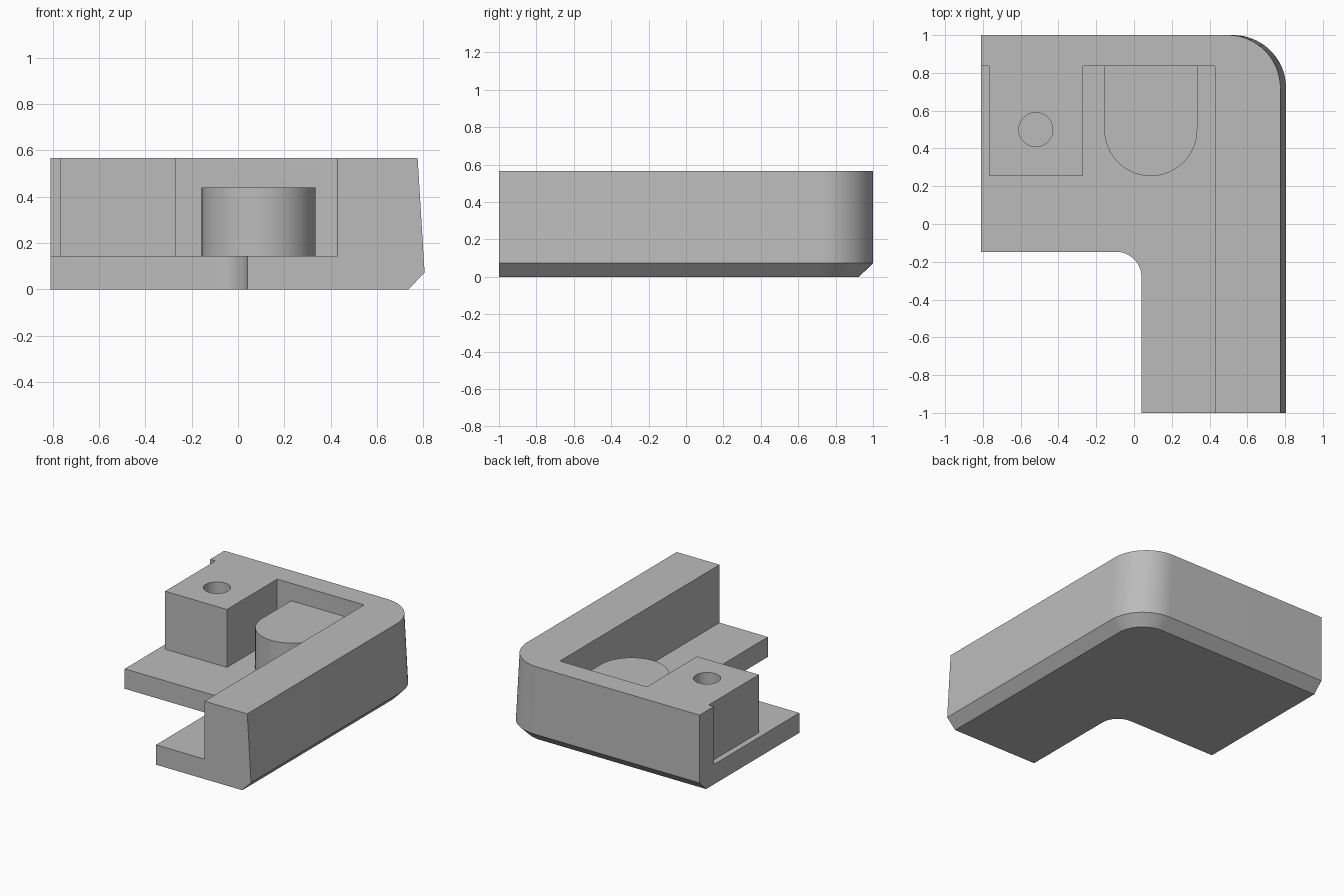
import bpy
import bmesh
from math import cos, sin, pi

if "Cube" in bpy.data.objects:
    bpy.data.objects.remove(bpy.data.objects["Cube"], do_unlink=True)

grey = bpy.data.materials.new("plain grey")
grey.use_nodes = True
colour = (0.5, 0.5, 0.5, 1)
grey.diffuse_color = colour
grey.node_tree.nodes["Principled BSDF"].inputs["Base Color"].default_value = colour


def arc(cx, cy, r, start, end, steps=20):
    angles = [start + (end - start) * i / steps for i in range(steps + 1)]
    return [(cx + r * cos(a), cy + r * sin(a)) for a in angles]


def loft(name, levels):
    """Solid through matching outlines, given as (z, outline) from low to high."""
    bm = bmesh.new()
    rings = [[bm.verts.new((x, y, z)) for x, y in pts] for z, pts in levels]
    n = len(rings[0])
    for low, high in zip(rings, rings[1:]):
        for i in range(n):
            j = (i + 1) % n
            bm.faces.new((low[i], low[j], high[j], high[i]))
    bm.faces.new(rings[0][::-1])
    bm.faces.new(rings[-1])
    bmesh.ops.recalc_face_normals(bm, faces=bm.faces)
    mesh = bpy.data.meshes.new(name)
    bm.to_mesh(mesh)
    bm.free()
    mesh.materials.append(grey)
    obj = bpy.data.objects.new(name, mesh)
    bpy.context.collection.objects.link(obj)
    return obj


def select(obj):
    bpy.ops.object.select_all(action='DESELECT')
    obj.select_set(True)
    bpy.context.view_layer.objects.active = obj


def combine(target, tool, operation):
    mod = target.modifiers.new(tool.name, 'BOOLEAN')
    mod.operation = operation
    mod.solver = 'EXACT'
    mod.object = tool
    select(target)
    bpy.ops.object.modifier_apply(modifier=mod.name)
    bpy.data.objects.remove(tool, do_unlink=True)


LEFT, FLOOR, TOP = -0.81, 0.145, 0.567
WALL_X, WALL_Y = 0.43, 0.837


def l_outline(right, back, r):
    """L-shaped plan with a rounded outer corner and a filleted inner one."""
    return ([(0.04, -1), (right, -1)]
            + arc(right - r, back - r, r, 0, pi / 2)
            + [(LEFT, back), (LEFT, -0.147)]
            + arc(-0.095, -0.282, 0.135, pi / 2, 0))


# Outer body: chamfered foot, side wall leaning slightly inward
body = loft("corner_bracket", [
    (0, l_outline(0.735, 0.925, 0.205)),
    (0.073, l_outline(0.805, 1, 0.28)),
    (TOP, l_outline(0.775, 1, 0.28))])

# Open pocket above the floor, leaving the two walls and the square block
pocket = [(-1, -1.2), (WALL_X, -1.2)] + arc(WALL_X - 0.01, WALL_Y - 0.01, 0.01, 0, pi / 2, 4) + [
    (-0.27, WALL_Y), (-0.27, 0.258), (-0.768, 0.258), (-0.768, WALL_Y), (-1, WALL_Y)]
combine(body, loft("pocket_cutter", [(FLOOR, pocket), (0.8, pocket)]), 'DIFFERENCE')

# Round hole in the block
hole = arc(-0.52, 0.5, 0.09, 0, 2 * pi, 40)[:-1]
combine(body, loft("hole_cutter", [(FLOOR, hole), (0.8, hole)]), 'DIFFERENCE')

# Round-fronted boss against the back wall
boss = [(0.335, 0.86), (-0.157, 0.86)] + arc(0.089, 0.5, 0.246, pi, 2 * pi, 32)
combine(body, loft("boss", [(0.1, boss), (0.44, boss)]), 'UNION')

select(body)
bpy.ops.object.shade_smooth_by_angle(angle=pi / 6)
